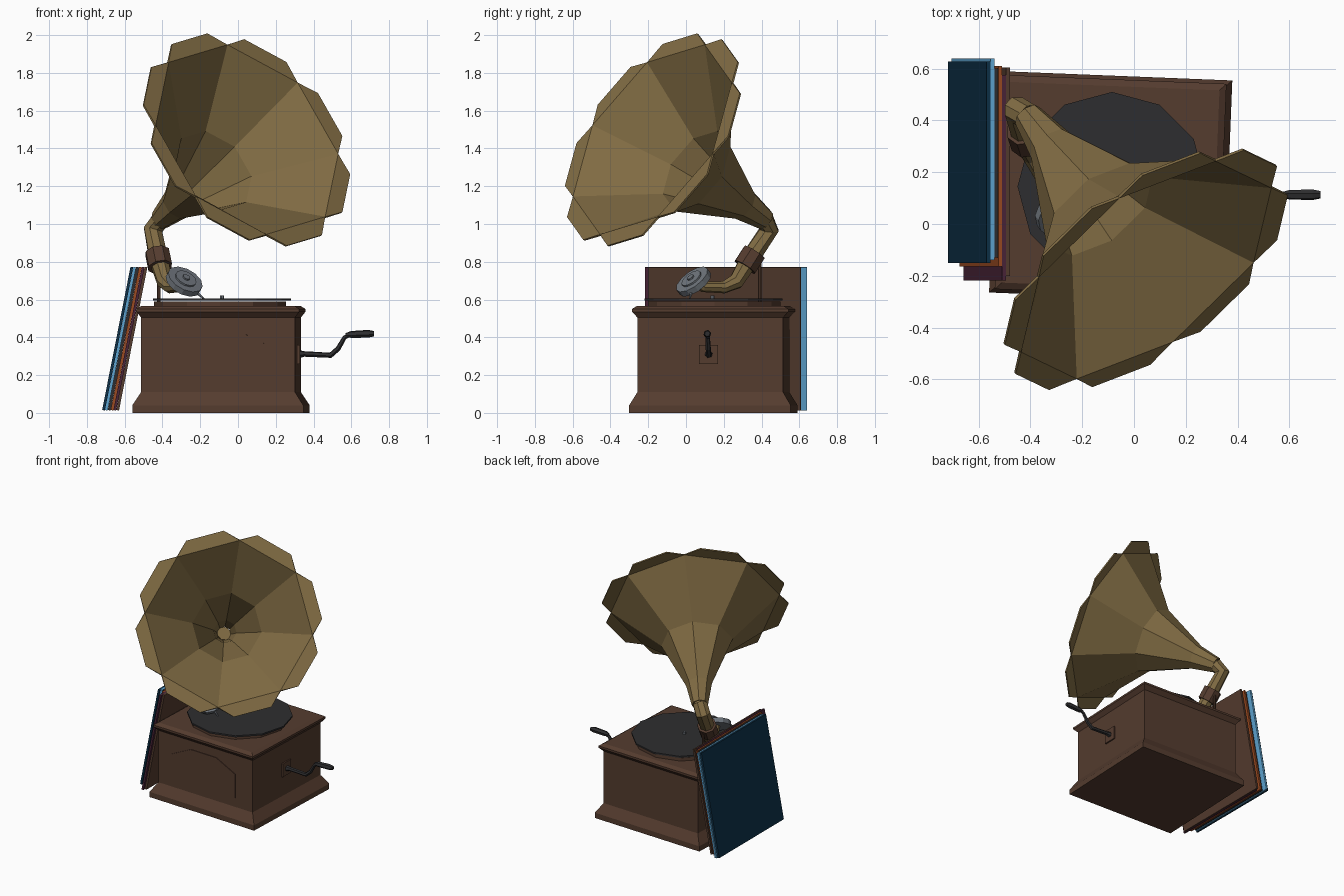
import bpy, bmesh, math
from mathutils import Matrix, Vector

if "Cube" in bpy.data.objects:
    bpy.data.objects.remove(bpy.data.objects["Cube"])


def material(name, rgb):
    m = bpy.data.materials.new(name)
    m.use_nodes = True
    m.diffuse_color = (*rgb, 1)
    m.node_tree.nodes["Principled BSDF"].inputs["Base Color"].default_value = (*rgb, 1)
    return m


wood = material("brown wood", (0.09, 0.045, 0.028))
brass = material("aged brass", (0.22, 0.15, 0.057))
black = material("black", (0.027, 0.027, 0.029))
steel = material("grey steel", (0.16, 0.18, 0.205))
navy = material("dark blue", (0.004, 0.03, 0.065))
sky = material("light blue", (0.115, 0.38, 0.65))
orange = material("burnt orange", (0.33, 0.07, 0.016))
plum = material("plum", (0.07, 0.018, 0.04))


def finish(name, bm, mat, matrix=None):
    bmesh.ops.recalc_face_normals(bm, faces=bm.faces)
    mesh = bpy.data.meshes.new(name)
    bm.to_mesh(mesh)
    bm.free()
    mesh.materials.append(mat)
    ob = bpy.data.objects.new(name, mesh)
    if matrix:
        ob.matrix_world = matrix
    bpy.context.collection.objects.link(ob)
    return ob


def loft(name, rings, mat, matrix=None, caps=True):
    """Skin rings of points that all have the same count."""
    bm = bmesh.new()
    loops = [[bm.verts.new(p) for p in ring] for ring in rings]
    n = len(loops[0])
    for a, b in zip(loops, loops[1:]):
        for i in range(n):
            j = (i + 1) % n
            bm.faces.new((a[i], a[j], b[j], b[i]))
    if caps:
        bm.faces.new(loops[0])
        bm.faces.new(loops[-1])
    return finish(name, bm, mat, matrix)


def circle(center, u, v, r, n, start=0.0):
    return [center + r * (math.cos(a) * u + math.sin(a) * v)
            for a in (start + 2 * math.pi * i / n for i in range(n))]


def tube(name, path, radii, mat, sides=8):
    pts = [Vector(p) for p in path]
    rings, tan = [], None
    for i, p in enumerate(pts):
        ahead = (pts[min(i + 1, len(pts) - 1)] - p).normalized()
        back = (p - pts[max(i - 1, 0)]).normalized()
        t = (ahead + back).normalized()
        if tan is None:
            u = t.orthogonal().normalized()
        else:
            u = tan.rotation_difference(t) @ u
        tan = t
        rings.append(circle(p, u, t.cross(u), radii[i], sides, math.pi / sides))
    return loft(name, rings, mat)


def box(name, size, matrix, mat):
    bm = bmesh.new()
    bmesh.ops.create_cube(bm, size=1)
    bmesh.ops.scale(bm, vec=size, verts=bm.verts)
    return finish(name, bm, mat, matrix)


def disc(name, center, r, depth, mat, sides=12, axis=(0, 0, 1)):
    n = Vector(axis).normalized()
    c = Vector(center)
    return tube(name, [c - n * depth / 2, c + n * depth / 2], [r, r], mat, sides)


# Cabinet: moulded rectangular case, slightly turned
BODY = Matrix.Translation((-0.09, 0.145, 0)) @ Matrix.Rotation(math.radians(-2.3), 4, "Z")
PROFILE = [(0, 0.453, 0.428), (0.04, 0.453, 0.428), (0.11, 0.408, 0.386),
           (0.505, 0.408, 0.386), (0.535, 0.431, 0.414), (0.55, 0.431, 0.414),
           (0.567, 0.405, 0.388)]
loft("cabinet", [[(x * w, y * d, z) for x, y in ((-1, -1), (1, -1), (1, 1), (-1, 1))]
                 for z, w, d in PROFILE], wood, BODY)

# Arched front panel
ARCH = [(-0.275, 0.18), (0.275, 0.18), (0.275, 0.36), (0.11, 0.44), (-0.11, 0.44), (-0.275, 0.36)]
loft("front_panel", [[(x - 0.015, y, z) for x, z in ARCH] for y in (-0.38, -0.391)], wood, BODY)

# Turntable
disc("platter", (-0.095, 0.15, 0.578), 0.35, 0.026, wood)
disc("record", (-0.085, 0.145, 0.6), 0.365, 0.012, black)
disc("spindle", (-0.085, 0.14, 0.61), 0.012, 0.025, steel, 6)

# Crank with its mounting plate
box("crank_plate", (0.012, 0.1, 0.1), Matrix.Translation((0.322, 0.12, 0.31)), wood)
tube("crank_arm", [(0.31, 0.12, 0.31), (0.35, 0.12, 0.312), (0.49, 0.12, 0.305), (0.53, 0.118, 0.34),
                   (0.565, 0.115, 0.4), (0.6, 0.115, 0.415)],
     [0.026, 0.015, 0.015, 0.014, 0.012, 0.01], black, 6)
tube("crank_handle", [(0.57, 0.113, 0.413), (0.6, 0.113, 0.415), (0.69, 0.113, 0.419), (0.72, 0.113, 0.419)],
     [0.01, 0.019, 0.021, 0.015], black, 6)

# Horn: octagonal flare ending in eight flat-tipped petals
AXIS = Vector((0.53, -0.69, 0.49)).normalized()
U = Vector((-AXIS.y, AXIS.x, 0)).normalized()
V = AXIS.cross(U)
MOUTH = Vector((0.045, -0.175, 1.445))
TURN = math.radians(-8.6)
FLARE = [(-0.86, 0.052), (-0.69, 0.085), (-0.33, 0.245), (0, 0.585)]
bm = bmesh.new()
rings = [[bm.verts.new(p) for p in circle(MOUTH + AXIS * c, U, V, r, 8, TURN)] for c, r in FLARE]
for a, b in zip(rings, rings[1:]):
    for i in range(8):
        j = (i + 1) % 8
        bm.faces.new((a[i], a[j], b[j], b[i]))
for i in range(8):
    tips = []
    for off in (10.5, 34.5):
        a = TURN + math.radians(45 * i + off)
        tips.append(bm.verts.new(MOUTH + 0.645 * (math.cos(a) * U + math.sin(a) * V)))
    bm.faces.new((rings[-1][i], rings[-1][(i + 1) % 8], tips[1], tips[0]))
horn = finish("horn", bm, brass)
thick = horn.modifiers.new("wall", "SOLIDIFY")
thick.thickness = 0.01
thick.offset = 0

# Tone arm, collar and support rod
tube("tone_arm", [MOUTH - AXIS * 0.85, (-0.45, 0.44, 0.97), (-0.42, 0.335, 0.81), (-0.388, 0.265, 0.695),
                  (-0.36, 0.2, 0.665), (-0.31, 0.09, 0.667), (-0.29, 0.05, 0.69)],
     [0.052, 0.054, 0.052, 0.043, 0.033, 0.028, 0.026], brass)
tube("collar", [(-0.428, 0.362, 0.85), (-0.412, 0.312, 0.772)], [0.067, 0.067], wood)
tube("support_rod", [(-0.42, 0.39, 0.56), (-0.42, 0.39, 0.8)], [0.009, 0.009], wood, 6)

# Sound box and needle
FACE = Vector((0.41, -0.54, 0.74)).normalized()
HEAD = Vector((-0.285, 0.04, 0.695))
disc("sound_box", HEAD, 0.1, 0.034, steel, 12, FACE)
disc("sound_box_ring", HEAD + FACE * 0.02, 0.06, 0.012, steel, 12, FACE)
disc("sound_box_hub", HEAD + FACE * 0.028, 0.02, 0.014, steel, 8, FACE)
tube("needle", [(-0.235, 0.03, 0.65), (-0.18, 0.02, 0.605)], [0.011, 0.004], steel, 6)

# Record sleeves leaning on the cabinet, from the outside in
SLEEVES = [("navy", navy, -0.15, 0.627), ("sky", sky, -0.14, 0.64), ("black", black, -0.13, 0.6),
           ("orange", orange, -0.165, 0.61), ("plum", plum, -0.218, 0.575), ("brown", wood, -0.2, 0.605)]
for i, (label, mat, front, back) in enumerate(SLEEVES):
    place = (Matrix.Translation((-0.637 + 0.015 * i, (front + back) / 2, 0.393))
             @ Matrix.Rotation(math.radians(11.2), 4, "Y"))
    box("sleeve_" + label, (0.0145, back - front, 0.773), place, mat)
